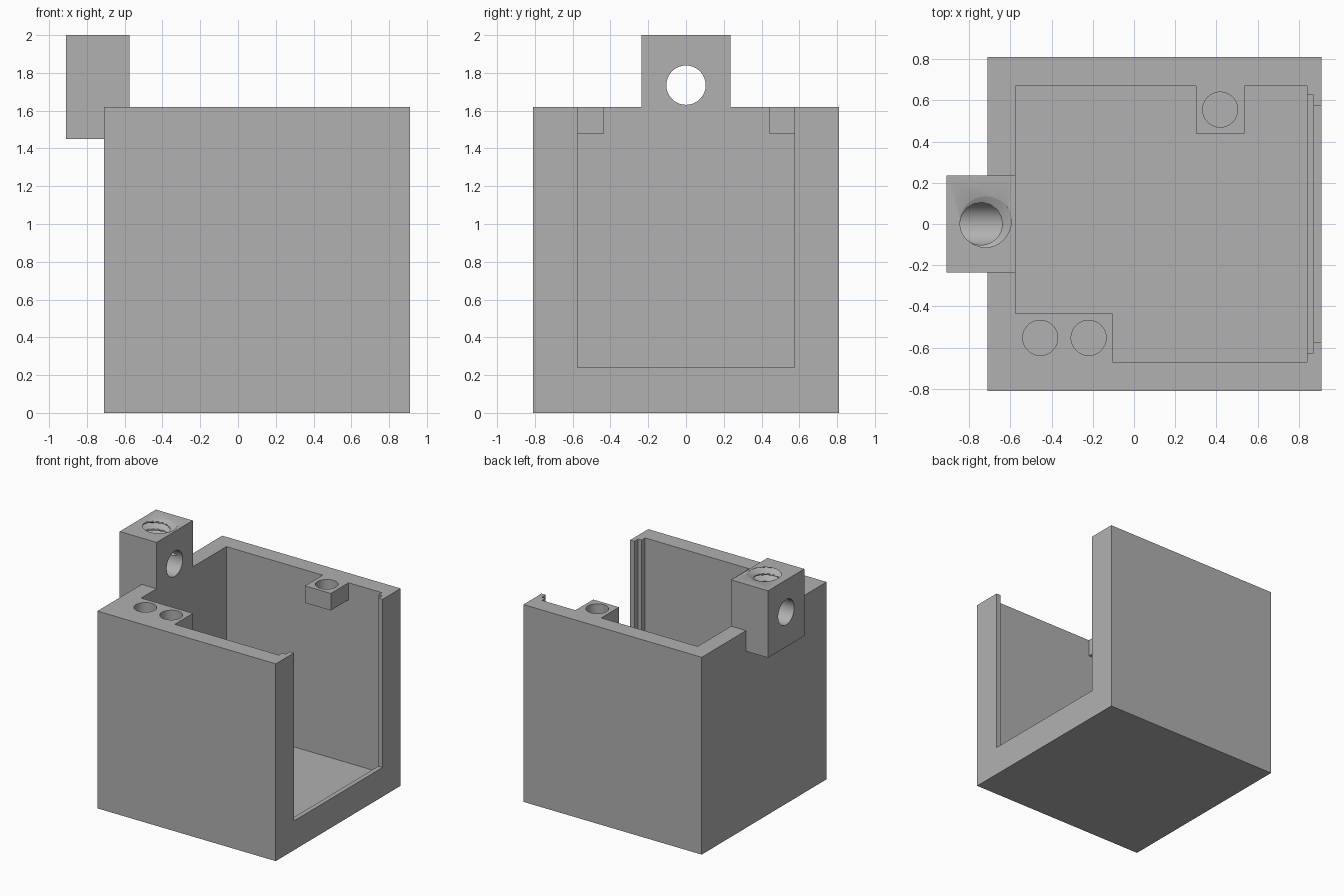
import bpy, bmesh
from math import pi, cos, sin

cube = bpy.data.objects.get("Cube")
if cube:
    bpy.data.objects.remove(cube, do_unlink=True)

grey = bpy.data.materials.new("plain grey")
grey.use_nodes = True
colour = (0.44, 0.44, 0.44, 1)
grey.diffuse_color = colour
grey.node_tree.nodes["Principled BSDF"].inputs["Base Color"].default_value = colour


def finish(name, bm):
    bmesh.ops.recalc_face_normals(bm, faces=bm.faces)
    mesh = bpy.data.meshes.new(name)
    bm.to_mesh(mesh)
    bm.free()
    mesh.materials.append(grey)
    ob = bpy.data.objects.new(name, mesh)
    bpy.context.collection.objects.link(ob)
    return ob


def box(name, x, y, z):
    bm = bmesh.new()
    bmesh.ops.create_cube(bm, size=1)
    for v in bm.verts:
        v.co = [(lo + hi) / 2 + c * (hi - lo) for c, (lo, hi) in zip(v.co, (x, y, z))]
    return finish(name, bm)


def bore(name, radius, depth, centre, along_x=False):
    bpy.ops.mesh.primitive_cylinder_add(vertices=64, radius=radius, depth=depth, location=centre,
                                        rotation=(0, pi / 2 if along_x else 0, 0))
    ob = bpy.context.object
    ob.name = name
    ob.data.materials.append(grey)
    return ob


def threaded_rod(name, x, z0, z1, minor, depth, pitch):
    # Radius varies along a helix, giving V-shaped grooves
    sides, rows = 64, int((z1 - z0) / pitch * 16)
    bm = bmesh.new()
    rings = []
    for r in range(rows + 1):
        z = z0 + (z1 - z0) * r / rows
        ring = []
        for s in range(sides):
            phase = ((z - 2) / pitch - s / sides + 0.08) % 1
            tooth = max(0, 1 - min(phase, 1 - phase) / 0.4)
            rad = minor + depth * tooth
            a = 2 * pi * s / sides
            ring.append(bm.verts.new((x + rad * cos(a), rad * sin(a), z)))
        rings.append(ring)
    for low, high in zip(rings, rings[1:]):
        for s in range(sides):
            t = (s + 1) % sides
            bm.faces.new((low[s], low[t], high[t]))
            bm.faces.new((low[s], high[t], high[s]))
    bm.faces.new(rings[0])
    bm.faces.new(rings[-1])
    return finish(name, bm)


def combine(target, tool, operation):
    mod = target.modifiers.new(operation, "BOOLEAN")
    mod.operation = operation
    mod.solver = "EXACT"
    mod.object = tool
    bpy.context.view_layer.objects.active = target
    bpy.ops.object.modifier_apply(modifier=mod.name)
    bpy.data.objects.remove(tool, do_unlink=True)


def smooth(ob):
    bpy.ops.object.select_all(action="DESELECT")
    ob.select_set(True)
    bpy.context.view_layer.objects.active = ob
    bpy.ops.object.shade_smooth_by_angle(angle=pi / 6)


# Outer case with the mounting block joined to its wall
case = box("open_case", (-0.71, 0.91), (-0.81, 0.81), (0, 1.62))
block = box("mounting_block", (-0.91, -0.5), (-0.235, 0.235), (1.45, 2))
combine(case, block, "UNION")

# Cavity and the stepped side opening
for x, half, floor in (((-0.575, 0.84), 0.67, 0.14),
                       ((0.8, 0.872), 0.625, 0.19),
                       ((0.8, 1.1), 0.575, 0.24)):
    combine(case, box("cavity", x, (-half, half), (floor, 2.2)), "DIFFERENCE")

# Cross bore and threaded vertical hole in the block
combine(case, threaded_rod("thread", -0.742, 1.74, 2.03, 0.102, 0.055, 0.063), "DIFFERENCE")
combine(case, bore("cross_bore", 0.104, 0.8, (-0.742, 0, 1.735), True), "DIFFERENCE")
smooth(case)

# Inner lugs with round holes
for name, x, y, holes in (("front_lug", (-0.575, -0.105), (-0.67, -0.435), (-0.455, -0.22)),
                          ("back_lug", (0.3, 0.535), (0.44, 0.67), (0.418,))):
    lug = box(name, x, y, (1.48, 1.62))
    for hx in holes:
        combine(lug, bore("lug_hole", 0.085, 0.4, (hx, sum(y) / 2, 1.55)), "DIFFERENCE")
    smooth(lug)
